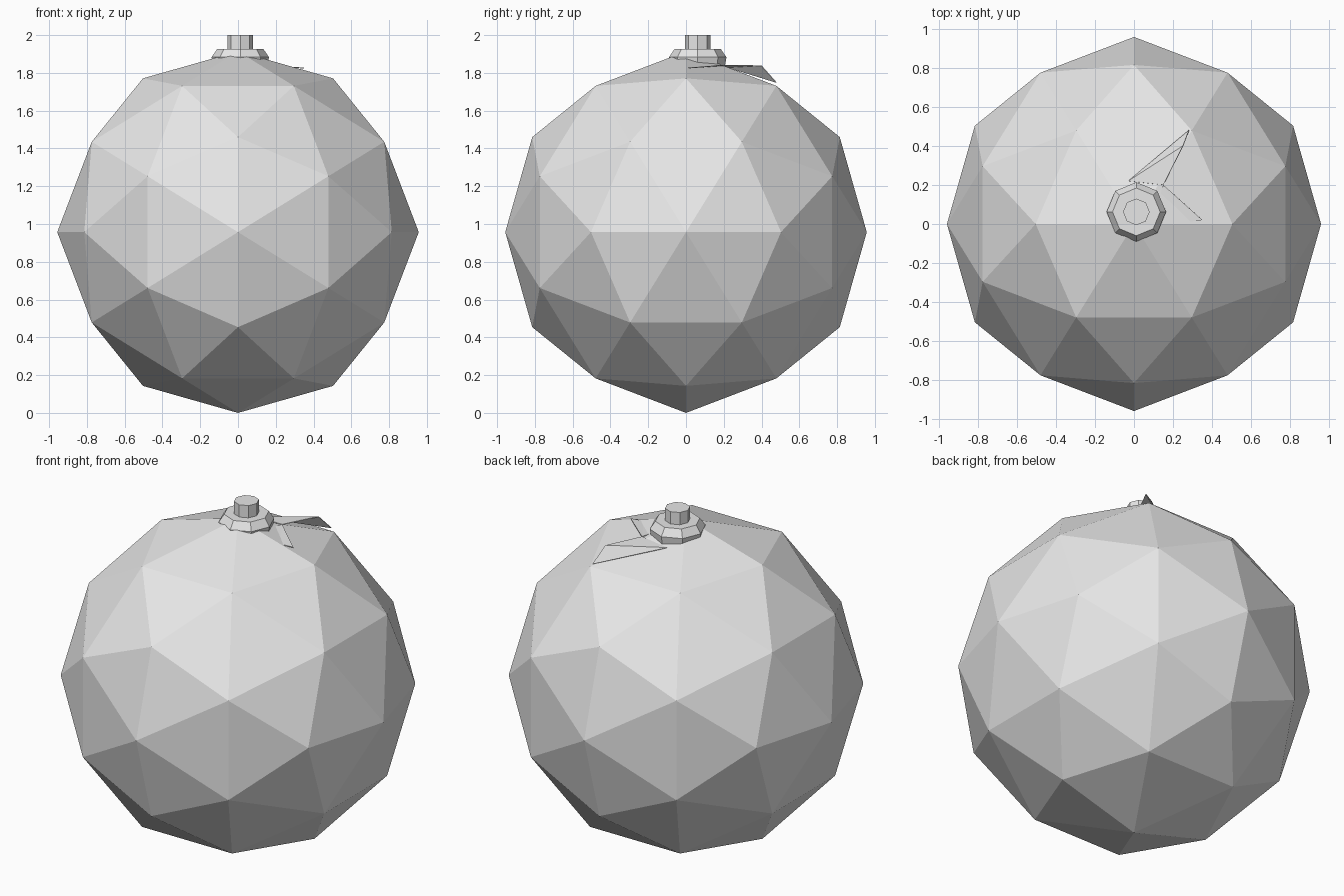
import bpy, bmesh, math
from mathutils import Vector

cube = bpy.data.objects.get("Cube")
if cube:
    bpy.data.objects.remove(cube)

grey = bpy.data.materials.new("plain_grey")
grey.use_nodes = True
grey.diffuse_color = (0.8, 0.8, 0.8, 1)
grey.node_tree.nodes["Principled BSDF"].inputs["Base Color"].default_value = grey.diffuse_color


def add_object(name, bm):
    mesh = bpy.data.meshes.new(name)
    bm.to_mesh(mesh)
    bm.free()
    mesh.materials.append(grey)
    obj = bpy.data.objects.new(name, mesh)
    bpy.context.collection.objects.link(obj)
    return obj


# Faceted ball: an icosahedron on the three axes, each face split in four
RADIUS, CENTRE = 0.957, Vector((0, 0, 0.957))
PHI = (1 + math.sqrt(5)) / 2
bm = bmesh.new()
for a in (-1, 1):
    for b in (-PHI, PHI):
        for co in ((b, a, 0), (0, b, a), (a, 0, b)):
            bm.verts.new(co)
bmesh.ops.convex_hull(bm, input=bm.verts[:])
bmesh.ops.subdivide_edges(bm, edges=bm.edges[:], cuts=1, use_grid_fill=True)
for v in bm.verts:
    v.co = v.co.normalized() * RADIUS + CENTRE
bmesh.ops.recalc_face_normals(bm, faces=bm.faces[:])
add_object("ball", bm)


# Eight-sided turned parts from (radius, height) profiles
def turned(name, profile, centre, sides=8):
    bm = bmesh.new()
    rings = []
    for r, z in profile:
        rings.append([bm.verts.new((centre[0] + r * math.cos(math.tau * i / sides),
                                    centre[1] + r * math.sin(math.tau * i / sides), z))
                      for i in range(sides)])
    for low, high in zip(rings, rings[1:]):
        for i in range(sides):
            j = (i + 1) % sides
            bm.faces.new((low[i], low[j], high[j], high[i]))
    bm.faces.new(rings[0][::-1])
    bm.faces.new(rings[-1])
    return add_object(name, bm)


cap_centre = (0.012, 0.062)
turned("cap_collar", [(0.14, 1.81), (0.152, 1.883), (0.122, 1.927)], cap_centre)
turned("cap_neck", [(0.068, 1.9), (0.068, 2.0)], cap_centre)


# Thin folded flaps sticking out from under the cap
def flap(name, points, faces):
    bm = bmesh.new()
    verts = [bm.verts.new(p) for p in points]
    for f in faces:
        bm.faces.new([verts[i] for i in f])
    bmesh.ops.recalc_face_normals(bm, faces=bm.faces[:])
    if sum(f.normal.z for f in bm.faces) < 0:
        bmesh.ops.reverse_faces(bm, faces=bm.faces[:])
    obj = add_object(name, bm)
    mod = obj.modifiers.new("thickness", 'SOLIDIFY')
    mod.thickness = 0.004
    return obj


flap("back_flap",
     [(-0.03, 0.22, 1.832), (0.15, 0.2, 1.842), (0.25, 0.4, 1.84), (0.28, 0.48, 1.75)],
     [(0, 1, 2), (0, 2, 3)])
flap("side_flap",
     [(0.1, 0.03, 1.845), (0.27, 0.01, 1.83), (0.35, 0.02, 1.828), (0.15, 0.2, 1.842)],
     [(0, 1, 3), (1, 2, 3)])
